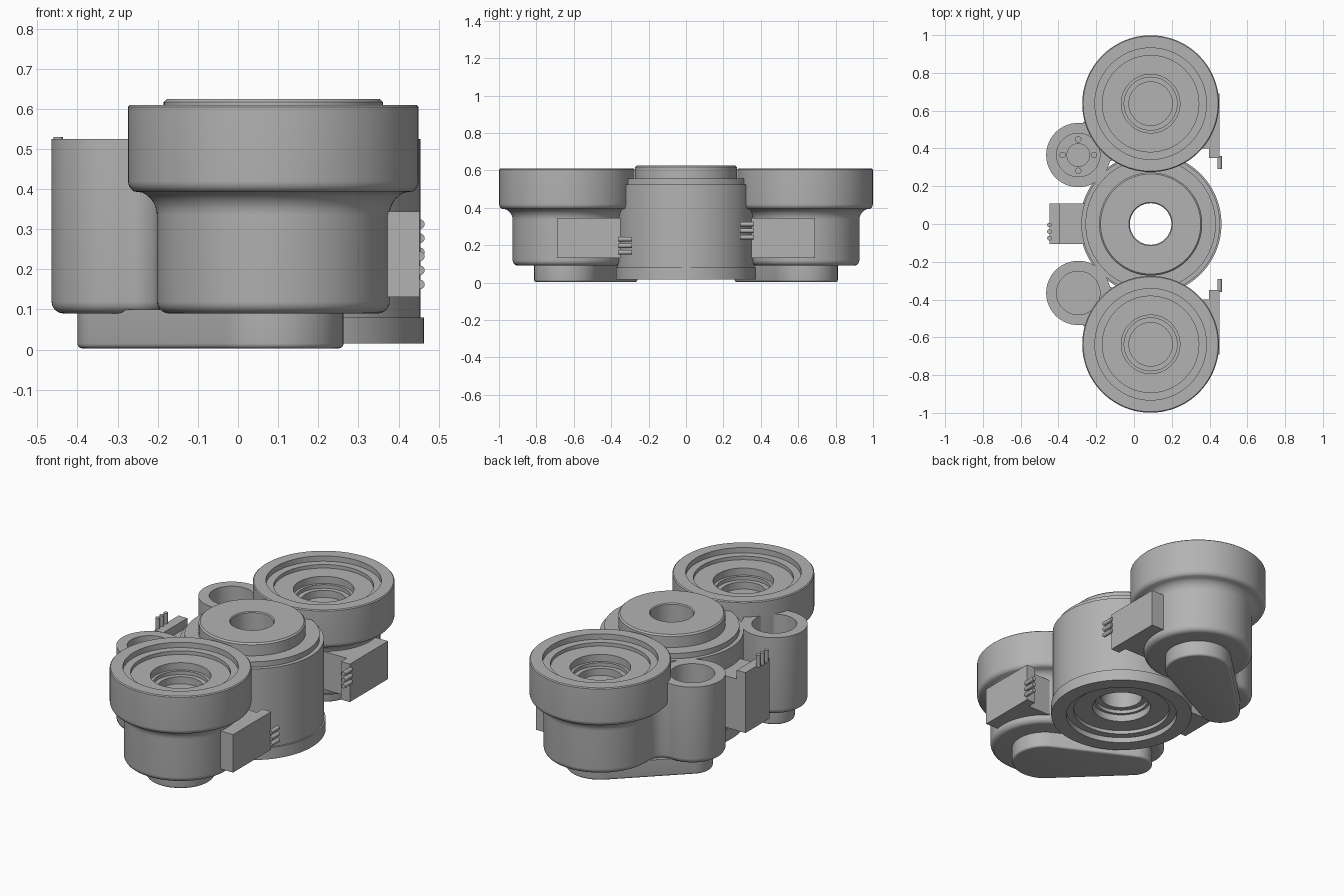
import bpy, bmesh
from math import sin, cos, pi, atan2, acos, hypot, sqrt, radians
from mathutils import Matrix, Vector

cube = bpy.data.objects.get("Cube")
if cube:
    bpy.data.objects.remove(cube, do_unlink=True)

grey = bpy.data.materials.new("plain_grey")
grey.use_nodes = True
tone = (0.45, 0.45, 0.45, 1)
grey.diffuse_color = tone
grey.node_tree.nodes["Principled BSDF"].inputs["Base Color"].default_value = tone

CX, END_Y = 0.088, 0.637        # housing axis and spacing
LOBE = Vector((-0.295, 0.365))  # motor pocket axis


def make(name, bm, cutters=()):
    """Turn a bmesh into a finished object, baking any boolean cuts."""
    bmesh.ops.recalc_face_normals(bm, faces=bm.faces)
    mesh = bpy.data.meshes.new(name)
    bm.to_mesh(mesh)
    bm.free()
    ob = bpy.data.objects.new(name, mesh)
    bpy.context.collection.objects.link(ob)
    for c in cutters:
        mod = ob.modifiers.new("cut", 'BOOLEAN')
        mod.operation, mod.solver, mod.object = 'DIFFERENCE', 'EXACT', c
    if cutters:
        deps = bpy.context.evaluated_depsgraph_get()
        baked = bpy.data.meshes.new_from_object(ob.evaluated_get(deps))
        ob.modifiers.clear()
        ob.data = baked
        for c in cutters:
            bpy.data.objects.remove(c, do_unlink=True)
    ob.data.materials.clear()
    ob.data.materials.append(grey)
    for p in ob.data.polygons:
        p.use_smooth = True
        p.material_index = 0
    ob.data.set_sharp_from_angle(angle=radians(32))
    return ob


def lathe(name, profile, x, y, closed=False, steps=96):
    """Spin (radius, z) points around a vertical axis."""
    bm = bmesh.new()
    verts = [bm.verts.new((r, 0, z)) for r, z in profile]
    edges = [bm.edges.new(p) for p in zip(verts, verts[1:])]
    if closed:
        edges.append(bm.edges.new((verts[-1], verts[0])))
    bmesh.ops.spin(bm, geom=verts + edges, cent=(0, 0, 0), axis=(0, 0, 1),
                   angle=2 * pi, steps=steps, use_duplicate=False)
    bmesh.ops.remove_doubles(bm, verts=bm.verts, dist=1e-5)
    bmesh.ops.translate(bm, verts=bm.verts, vec=(x, y, 0))
    return make(name, bm)


def arc(cx, cy, r, a0, a1, n):
    return [(cx + r * cos(a0 + (a1 - a0) * i / n), cy + r * sin(a0 + (a1 - a0) * i / n))
            for i in range(n + 1)]


def prism(name, outline, z0, z1, bevel, cutters=()):
    """Extrude an outline upwards and round its bottom edge."""
    bm = bmesh.new()
    face = bm.faces.new([bm.verts.new((x, y, z0)) for x, y in outline])
    rim = list(face.edges)
    up = bmesh.ops.extrude_face_region(bm, geom=[face], use_keep_orig=True)
    bmesh.ops.translate(bm, vec=(0, 0, z1 - z0),
                        verts=[v for v in up["geom"] if isinstance(v, bmesh.types.BMVert)])
    bmesh.ops.recalc_face_normals(bm, faces=bm.faces)
    bmesh.ops.bevel(bm, geom=rim, offset=bevel, segments=4, profile=0.5, affect='EDGES')
    return make(name, bm, cutters)


def cutter(x, y, r, z0, z1):
    bm = bmesh.new()
    bmesh.ops.create_cone(bm, cap_ends=True, segments=48, radius1=r, radius2=r, depth=z1 - z0,
                          matrix=Matrix.Translation((x, y, (z0 + z1) / 2)))
    ob = make("pocket_cutter", bm)
    ob.hide_render = True
    return ob


def to_world(points, side):
    """Map points along the pocket-to-housing line into place."""
    u = (Vector((CX, END_Y)) - LOBE).normalized()
    return [(LOBE.x + a * u.x - b * u.y, side * (LOBE.y + a * u.y + b * u.x)) for a, b in points]


SPAN = hypot(CX - LOBE.x, END_Y - LOBE.y)


def neck_outline(ra, rb, f):
    """Pocket circle flowing into the housing with concave fillets."""
    px = (SPAN ** 2 + (ra + f) ** 2 - (rb + f) ** 2) / (2 * SPAN)
    py = sqrt((ra + f) ** 2 - px ** 2)
    t = atan2(py, px)
    end = atan2(py, SPAN - px)
    low = arc(px, -py, f, pi - t, end, 12)[1:]
    return arc(0, 0, ra, t, 2 * pi - t, 48) + low + [(a, -b) for a, b in reversed(low)]


def taper_outline(ra, rb):
    """Hull of two circles of different size."""
    t = acos((ra - rb) / SPAN)
    return arc(0, 0, ra, t, 2 * pi - t, 36) + arc(SPAN, 0, rb, -t, t, 36)


def seat(z, d):
    """Stepped bearing seat from the bore outwards; d is +1 facing up."""
    steps = [(.115, .11), (.14, .11), (.14, .09), (.155, .09), (.155, .05),
             (.255, .05), (.255, .03), (.295, .03), (.295, 0)]
    return [(r, z - d * h) for r, h in steps]


def box(bm, lo, hi):
    lo, hi = Vector(lo), Vector(hi)
    bmesh.ops.create_cube(bm, size=1, matrix=Matrix.Translation((lo + hi) / 2)
                          @ Matrix.Diagonal((hi - lo).to_4d()))


def connector(name, origin, length, width, out, pin_mid):
    """Sensor block, circuit board and three pins; axes given as directions."""
    m = Matrix((length, width, out)).transposed().to_4x4()
    m.translation = origin
    bm = bmesh.new()
    box(bm, (0, -.107, -.2), (.29, .107, -.004))
    box(bm, (0, -.107, -.055), (.34, .107, 0))
    bmesh.ops.transform(bm, matrix=m, verts=bm.verts)
    make(name + "_block", bm)
    bm = bmesh.new()
    for k in (-1, 0, 1):
        bmesh.ops.create_cone(bm, cap_ends=True, segments=16, radius1=.012, radius2=.012, depth=.07,
                              matrix=Matrix.Translation((.365, pin_mid + k * .035, .001))
                              @ Matrix.Rotation(pi / 2, 4, 'Y'))
    bmesh.ops.transform(bm, matrix=m, verts=bm.verts)
    make(name + "_pins", bm)


# End housings: rounded base, narrow waist, flared head with bearing seat
shell = ([(.362, .605), (.362, .42)] + arc(.332, .42, .03, 0, -pi / 3, 5)
         + arc(.352, .335, .062, radians(115), pi, 6)
         + arc(.26, .12, .03, 0, -pi / 2, 6) + [(0, .09)])
head = [(0, .46), (.115, .46)] + seat(.61, 1) + [(.357, .61)]

for label, s in (("back", 1), ("front", -1)):
    lathe(label + "_housing", head + shell, CX, s * END_Y)
    # Motor pocket joined to the housing
    x, y = LOBE.x, s * LOBE.y
    cuts = [cutter(x, y, .115, .2, .7)]
    if s > 0:
        cuts.append(cutter(x, y, .06, .12, .25))
        cuts += [cutter(x + .083 * cos(i * pi / 2), y + .083 * sin(i * pi / 2), .014, .14, .25)
                 for i in range(4)]
    prism(label + "_motor_pocket", to_world(neck_outline(.17, .29, .08), s), .09, .525, .03, cuts)
    # Tapered gear cover underneath
    prism(label + "_gear_cover", to_world(taper_outline(.105, .175), s), .003, .1, .012)
    # Side sensor with pins pointing at the middle
    connector(label + "_sensor", (.452, s * .69, .2375), (0, -s, 0), (0, 0, s), (1, 0, 0), .04)

# Central housing: stepped top, base flange, open bore, seat below
lathe("central_housing",
      [(.11, .62), (.115, .625), (.265, .625), (.273, .617), (.273, .555), (.345, .555),
       (.345, .525), (.367, .525), (.367, .08), (.375, .08), (.375, .015)]
      + list(reversed(seat(.015, -1))) + [(.11, .125)],
      CX, 0, closed=True)

# Upright sensor between the motor pockets
connector("middle_sensor", (-.447, .002, .13), (0, 0, 1), (0, 1, 0), (-1, 0, 0), -.042)
